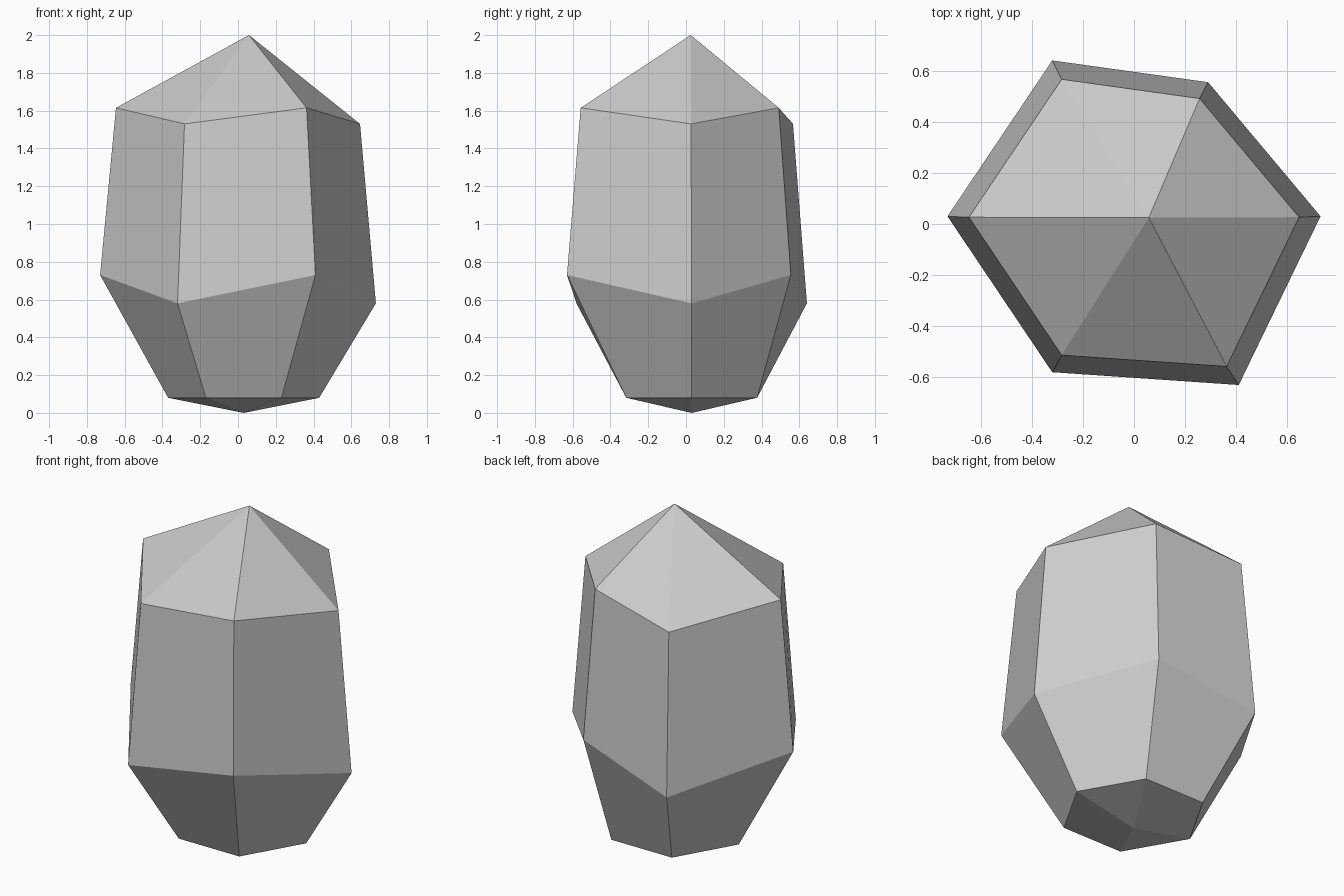
import bpy, bmesh
from math import cos, sin, radians

default = bpy.data.objects.get("Cube")
if default:
    bpy.data.objects.remove(default, do_unlink=True)

# Stone colour
grey = bpy.data.materials.new("stone_grey")
grey.use_nodes = True
colour = (0.6, 0.6, 0.6, 1)
grey.diffuse_color = colour
grey.node_tree.nodes["Principled BSDF"].inputs["Base Color"].default_value = colour

# Uneven six-sided girth, counterclockwise from the right-hand (-x) corner
girth = [(-0.73, 0.03), (-0.32, -0.58), (0.41, -0.63),
         (0.73, 0.03), (0.29, 0.555), (-0.32, 0.64)]
BASE_RADIUS, SHOULDER_SCALE = 0.4, 0.885

bm = bmesh.new()


def ring(points):
    return [bm.verts.new(p) for p in points]


def bridge(lower, upper):
    for i in range(6):
        j = (i + 1) % 6
        bm.faces.new((lower[i], lower[j], upper[j], upper[i]))


def cap(corners, tip):
    point = bm.verts.new(tip)
    for i in range(6):
        bm.faces.new((corners[i], corners[(i + 1) % 6], point))


# Regular foot ring, then zigzag girth and shoulder rings
foot = ring((0.03 + BASE_RADIUS * cos(radians(180 + 60 * i)),
             0.03 + BASE_RADIUS * sin(radians(180 + 60 * i)), 0.08) for i in range(6))
middle = ring((x, y, 0.58 if i % 2 else 0.73) for i, (x, y) in enumerate(girth))
shoulder = ring((x * SHOULDER_SCALE, y * SHOULDER_SCALE, 1.53 if i % 2 else 1.615)
                for i, (x, y) in enumerate(girth))

bridge(foot, middle)
bridge(middle, shoulder)
cap(shoulder, (0.058, 0.025, 2))
cap(foot, (0.03, 0.03, 0))
bmesh.ops.recalc_face_normals(bm, faces=bm.faces)

mesh = bpy.data.meshes.new("faceted_crystal")
bm.to_mesh(mesh)
bm.free()
mesh.materials.append(grey)
crystal = bpy.data.objects.new("faceted_crystal", mesh)
bpy.context.collection.objects.link(crystal)
